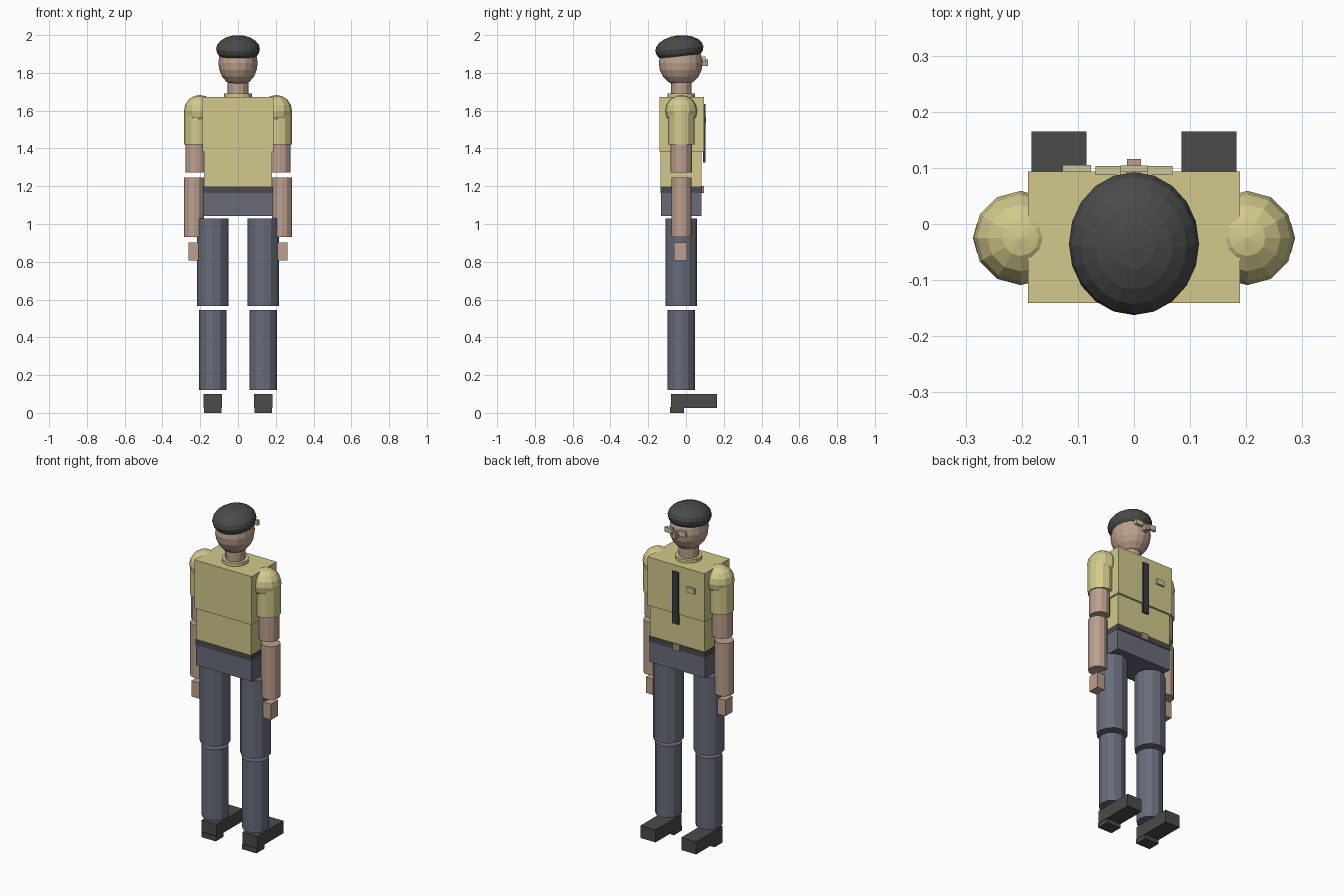
import bpy, math
from mathutils import Matrix

if "Cube" in bpy.data.objects:
    bpy.data.objects.remove(bpy.data.objects["Cube"])


def mat(name, r, g, b):
    m = bpy.data.materials.new(name)
    m.diffuse_color = (r, g, b, 1)
    m.use_nodes = True
    m.node_tree.nodes["Principled BSDF"].inputs["Base Color"].default_value = m.diffuse_color
    return m


SHIRT = mat("khaki_shirt", .645, .584, .262)
PANTS = mat("slate_trousers", .141, .15, .195)
SKIN = mat("skin", .503, .352, .27)
DARK = mat("charcoal", .069, .069, .069)
BLACK = mat("tie_black", .045, .045, .05)
PALE = mat("pale_khaki", .60, .56, .33)
BROWN = mat("buckle_tan", .42, .27, .2)


def finish(name, m):
    o = bpy.context.object
    o.name = name
    o.data.materials.append(m)
    return o


def box(name, x, y, z, m):
    """Box from (min, max) ranges on each axis."""
    bpy.ops.mesh.primitive_cube_add(size=1)
    o = finish(name, m)
    c = Matrix.Translation([(a + b) / 2 for a, b in (x, y, z)])
    o.data.transform(c @ Matrix.Diagonal((x[1] - x[0], y[1] - y[0], z[1] - z[0], 1)))
    return o


def tube(name, x, r, z0, z1, m, n=12):
    """Upright faceted cylinder on the body's centre plane."""
    bpy.ops.mesh.primitive_cylinder_add(vertices=n, radius=r, depth=z1 - z0)
    o = finish(name, m)
    o.data.transform(Matrix.Translation((x, CY, (z0 + z1) / 2))
                     @ Matrix.Rotation(math.pi / 2, 4, 'Z'))
    return o


def ball(name, c, r, m, seg, rings, tilt=0):
    """Faceted ellipsoid, optionally tilted about x."""
    bpy.ops.mesh.primitive_uv_sphere_add(segments=seg, ring_count=rings, radius=1)
    o = finish(name, m)
    o.data.transform(Matrix.Translation(c) @ Matrix.Rotation(tilt, 4, 'X')
                     @ Matrix.Diagonal((*r, 1)))
    return o


CY = -.025

# Torso and hips
box("chest", (-.189, .189), (-.141, .094), (1.384, 1.672), SHIRT)
box("abdomen", (-.18, .18), (-.134, .082), (1.198, 1.384), SHIRT)
box("belt", (-.184, .184), (-.136, .086), (1.165, 1.198), DARK)
box("buckle", (-.022, .022), (.08, .094), (1.163, 1.2), BROWN)
box("pelvis", (-.183, .183), (-.133, .081), (1.043, 1.165), PANTS)

# Tie and chest badge
box("tie", (-.02, .02), (.09, .102), (1.325, 1.635), BLACK)
box("badge", (-.127, -.077), (.092, .105), (1.535, 1.567), PALE)

# Neck, head and cap
tube("collar", 0, .073, 1.66, 1.692, SHIRT, 16)
tube("neck", 0, .055, 1.67, 1.78, SKIN)
ball("head", (0, -.028, 1.852), (.104, .116, .122), SKIN, 16, 10)
ball("cap", (0, -.035, 1.926), (.116, .128, .073), DARK, 20, 10, math.radians(6))

# Nose and glasses
box("nose", (-.0125, .0125), (.08, .116), (1.837, 1.872), SKIN)
box("glasses_bridge", (-.024, .024), (.093, .104), (1.868, 1.878), PALE)

# Paired parts
for s, side in ((-1, "left"), (1, "right")):
    def pair(name, a, b, y, z, m):
        box(f"{side}_{name}", tuple(sorted((s * a, s * b))), y, z, m)

    pair("lens", .023, .069, (.087, .103), (1.857, 1.886), PALE)
    ball(f"{side}_shoulder", (s * .202, CY, 1.599), (.084, .084, .084), SHIRT, 12, 8)
    tube(f"{side}_sleeve", s * .214, .071, 1.42, 1.6, SHIRT)
    tube(f"{side}_upper_arm", s * .222, .057, 1.273, 1.43, SKIN)
    tube(f"{side}_forearm", s * .234, .053, .932, 1.246, SKIN)
    pair("hand", .198, .262, (-.063, .004), (.808, .902), SKIN)
    tube(f"{side}_thigh", s * .134, .084, .567, 1.03, PANTS)
    tube(f"{side}_shin", s * .133, .073, .12, .544, PANTS)
    pair("shoe", .085, .183, (-.08, .165), (.025, .1), DARK)
    pair("heel", .087, .181, (-.085, -.01), (0, .03), DARK)
